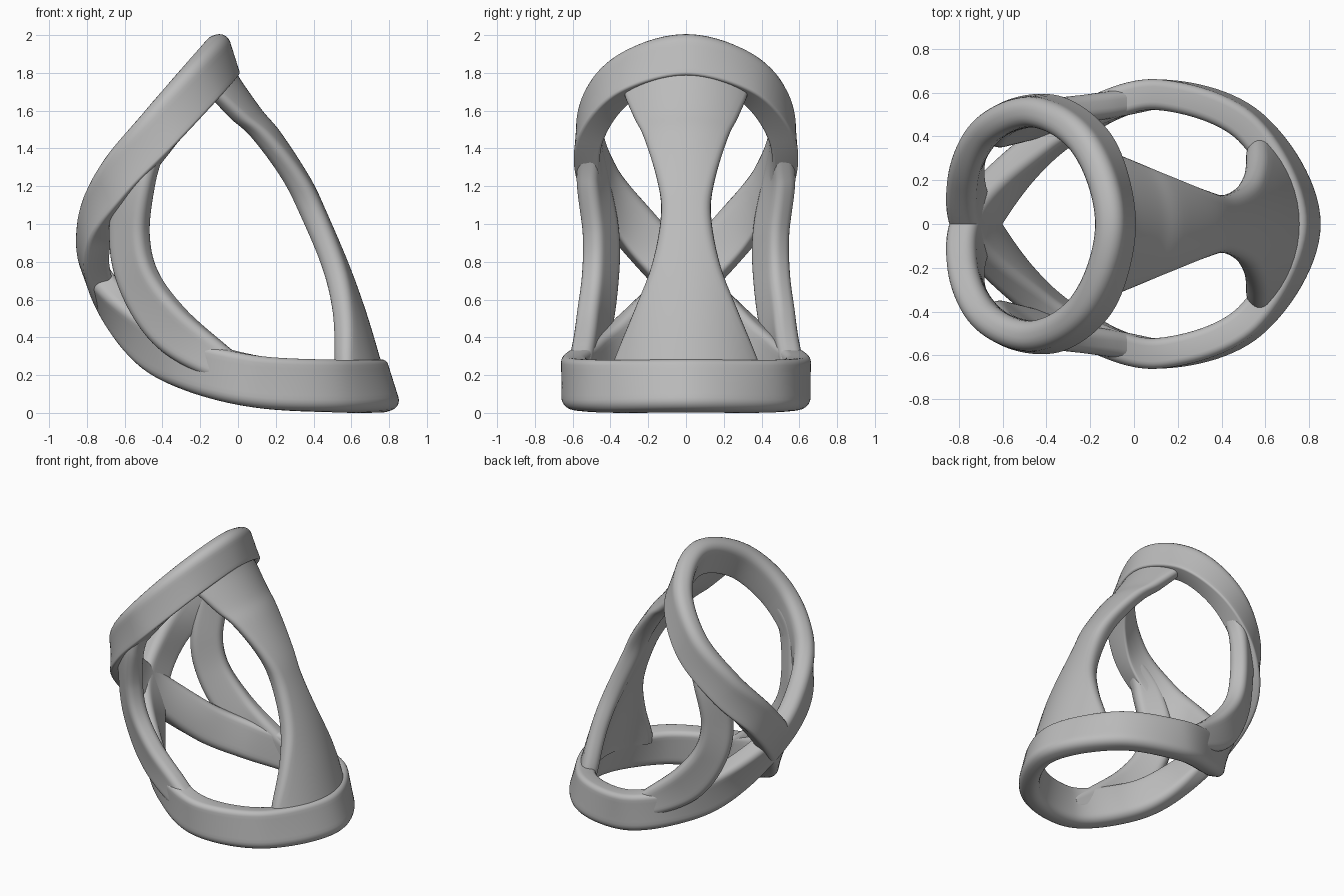
import bpy, bmesh, math
from mathutils import Vector

if "Cube" in bpy.data.objects:
    bpy.data.objects.remove(bpy.data.objects["Cube"], do_unlink=True)

grey = bpy.data.materials.new("plain grey")
grey.use_nodes = True
grey.diffuse_color = (0.5, 0.5, 0.5, 1)
grey.node_tree.nodes["Principled BSDF"].inputs["Base Color"].default_value = (0.5, 0.5, 0.5, 1)


def lerp(a, b, t):
    return a + (b - a) * t


def profile(hw, ht, r_pos, r_neg, flat=8, arc=5):
    """Rounded rectangle (b, n); the two ends have their own corner radius."""
    pts = []
    for sb, sn in ((1, 1), (-1, 1), (-1, -1), (1, -1)):
        r = r_pos if sb > 0 else r_neg
        corner = []
        for i in range(arc + 1):
            a = math.pi / 2 * i / arc
            corner.append((sb * (hw - r + r * math.cos(a)), sn * (ht - r + r * math.sin(a))))
        if sb * sn < 0:
            corner.reverse()
        if pts and sb * sn < 0:
            last = pts[-1]
            pts += [(lerp(last[0], corner[0][0], k / flat), last[1]) for k in range(1, flat)]
        pts += corner
    return pts


def spline(rows, steps, closed):
    """Catmull-Rom through rows of numbers."""
    n, out = len(rows), []
    get = (lambda i: rows[i % n]) if closed else (lambda i: rows[max(0, min(n - 1, i))])
    for i in range(n if closed else n - 1):
        for s in range(steps):
            t = s / steps
            out.append([0.5 * (2 * b + (c - a) * t + (2 * a - 5 * b + 4 * c - d) * t * t
                               + (3 * b - a - 3 * c + d) * t ** 3)
                        for a, b, c, d in zip(get(i - 1), get(i), get(i + 1), get(i + 2))])
    if not closed:
        out.append(list(rows[-1]))
    return out


def loft(name, rings, closed):
    bm = bmesh.new()
    loops = [[bm.verts.new(p) for p in ring] for ring in rings]
    m, n = len(loops[0]), len(loops)
    for i in range(n if closed else n - 1):
        a, b = loops[i], loops[(i + 1) % n]
        for j in range(m):
            bm.faces.new((a[j], a[(j + 1) % m], b[(j + 1) % m], b[j]))
    if not closed:
        bm.faces.new(loops[0])
        bm.faces.new(loops[-1])
    bmesh.ops.recalc_face_normals(bm, faces=bm.faces)
    me = bpy.data.meshes.new(name)
    bm.to_mesh(me)
    bm.free()
    me.materials.append(grey)
    ob = bpy.data.objects.new(name, me)
    bpy.context.collection.objects.link(ob)
    bpy.ops.object.select_all(action='DESELECT')
    ob.select_set(True)
    bpy.context.view_layer.objects.active = ob
    bpy.ops.object.shade_smooth_by_angle(angle=math.radians(35))


def sweep(name, rows, closed, section, steps=14):
    """Sweep a section along rows of (position, wall normal, extra)."""
    path = spline(rows, steps, closed)
    n, rings = len(path), []
    for i, p in enumerate(path):
        nxt = path[(i + 1) % n] if closed else path[min(i + 1, n - 1)]
        prv = path[i - 1] if closed else path[max(i - 1, 0)]
        tan = (Vector(nxt[:3]) - Vector(prv[:3])).normalized()
        nor = Vector(p[3:6])
        nor = (nor - tan * nor.dot(tan)).normalized()
        bi = tan.cross(nor)
        rings.append([Vector(p[:3]) + bi * b + nor * v for b, v in section(p[6])])
    loft(name, rings, closed)


def mirror(row):
    return (row[0], -row[1], row[2], row[3], -row[4], row[5], row[6])


# Crossed band: one figure-eight strip forming the upper and lower rings
top = (-0.09, 0, 1.885, 0.95, 0, 0.3, 0)
upper = [(-0.19, 0.35, 1.765, 0.6, 0.78, 0.2, 0),
         (-0.41, 0.51, 1.51, 0, 1, 0, 0),
         (-0.64, 0.45, 1.23, -0.5, 0.86, 0.05, 0),
         (-0.765, 0.25, 0.96, -0.9, 0.4, 0.1, 0.2)]
cross = (-0.73, 0, 0.69, -0.95, 0, -0.3, 0.5)
lower = [(-0.49, 0.29, 0.39, -0.62, 0.7, -0.3, 0.8),
         (-0.25, 0.47, 0.255, -0.4, 0.9, -0.15, 1),
         (0.1, 0.59, 0.165, 0, 1, 0, 1),
         (0.53, 0.445, 0.14, 0.62, 0.76, 0.15, 1)]
front = (0.758, 0, 0.14, 0.95, 0, 0.3, 1)
eight = ([top] + upper + [cross] + [mirror(r) for r in lower] + [front]
         + lower[::-1] + [cross] + [mirror(r) for r in upper[::-1]])


def band_section(k):
    k = max(0, min(1, k))
    return profile(lerp(0.12, 0.137, k), 0.07, lerp(0.015, 0.055, k), lerp(0.06, 0.035, k))


sweep("crossed_band", eight, True, band_section)

# Side struts tying the upper ring to the lower ring
strut = [(-0.44, 0.51, 1.42, -0.2, 0.97, 0, 0.06),
         (-0.535, 0.495, 1.24, -0.45, 0.88, 0, 0.1),
         (-0.575, 0.45, 0.95, -0.58, 0.81, 0, 0.11),
         (-0.525, 0.455, 0.7, -0.55, 0.83, -0.05, 0.115),
         (-0.365, 0.49, 0.46, -0.4, 0.9, -0.1, 0.125),
         (-0.13, 0.54, 0.285, -0.2, 0.97, 0, 0.1),
         (0.06, 0.58, 0.19, 0, 1, 0, 0.06)]
for side, rows in (("left", strut), ("right", [mirror(r) for r in strut])):
    sweep(side + "_strut", rows, False, lambda w: profile(w, 0.062, 0.045, 0.045))

# Hourglass front panel: outer x, z, half width, wall radius, edge droop, half thickness
panel = [(-0.02, 1.82, 0.38, 0.55, 0.75, 0.045),
         (0.03, 1.74, 0.365, 0.55, 0.6, 0.05),
         (0.13, 1.6, 0.31, 0.52, 0.5, 0.06),
         (0.23, 1.48, 0.255, 0.48, 0.35, 0.065),
         (0.385, 1.24, 0.175, 0.46, 0.2, 0.07),
         (0.475, 1.05, 0.15, 0.48, 0.1, 0.07),
         (0.59, 0.78, 0.205, 0.5, 0, 0.065),
         (0.68, 0.53, 0.32, 0.5, 0, 0.06),
         (0.755, 0.28, 0.455, 0.53, 0, 0.06),
         (0.775, 0.2, 0.48, 0.55, 0, 0.06)]
rings = []
for x, z, w, r, droop, ht in spline(panel, 6, False):
    ring = []
    for u, v in profile(w, ht, ht * 0.85, ht * 0.85, flat=16):
        a, rad = u / r, r + v - ht
        drop = r * (1 - math.cos(a))
        ring.append((x - r + rad * math.cos(a), rad * math.sin(a), z - droop * drop))
    rings.append(ring)
loft("front_panel", rings, False)
